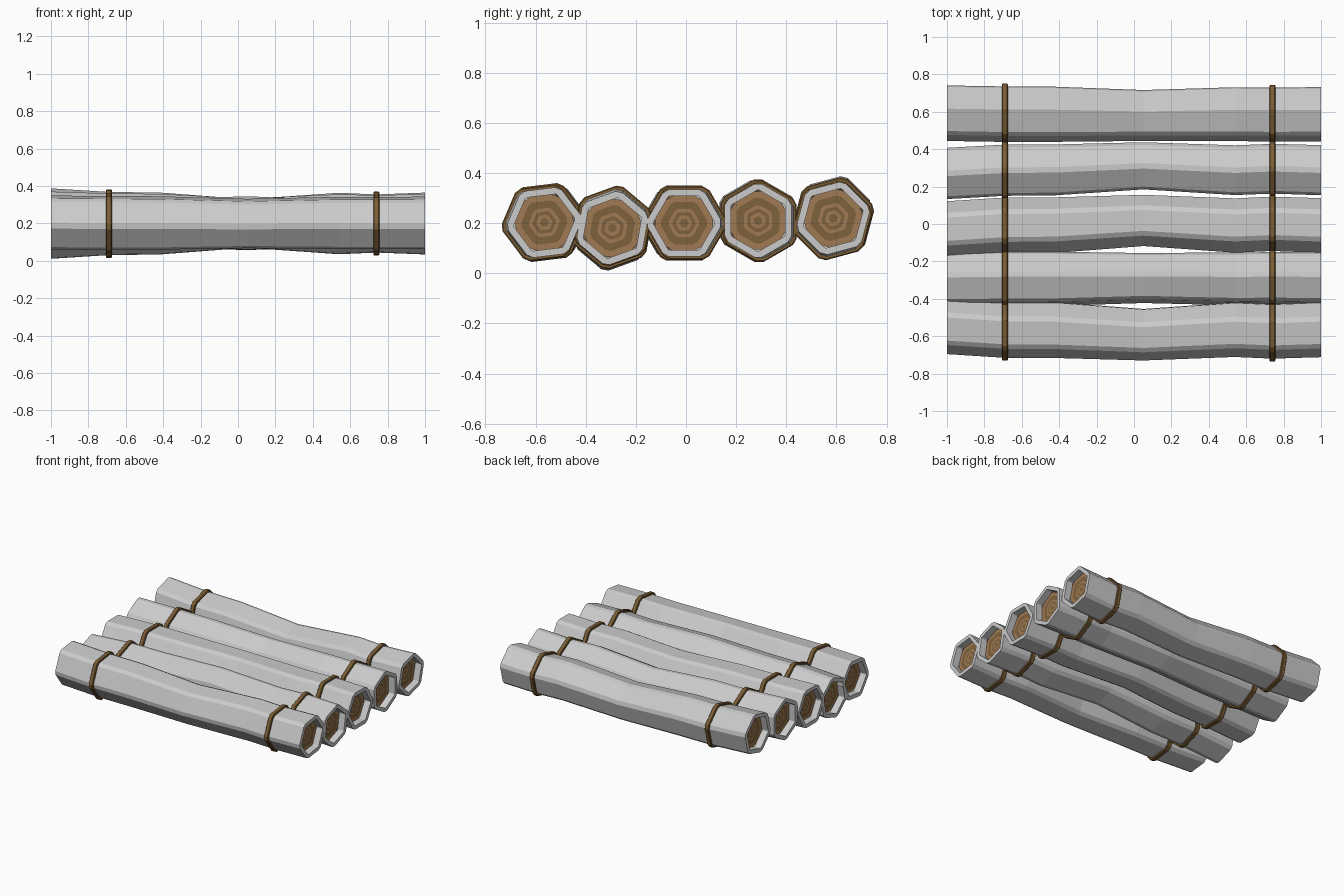
import bpy
from math import radians, sin, cos, tan

if "Cube" in bpy.data.objects:
    bpy.data.objects.remove(bpy.data.objects["Cube"])

# Log stations: (x, sideways bend, apothem of the hexagon)
STATIONS = [(-1.0, -0.040, 0.137), (-0.69, -0.020, 0.137), (-0.42, -0.018, 0.136),
            (0.05, 0.007, 0.126), (0.54, -0.020, 0.133), (0.74, -0.011, 0.133),
            (1.0, -0.020, 0.134)]
# Logs: (y position, turn about x in degrees)
LOGS = [(-0.585, 187), (-0.290, 80), (0.012, 0), (0.305, -30), (0.582, -105)]
DEPTH = 0.05


def material(name, rgb):
    m = bpy.data.materials.new(name)
    m.diffuse_color = (*rgb, 1)
    m.use_nodes = True
    m.node_tree.nodes["Principled BSDF"].inputs["Base Color"].default_value = m.diffuse_color
    return m


light = material("light_wood", (0.35, 0.195, 0.085))
dark = material("dark_wood", (0.21, 0.12, 0.045))
rope_mat = material("rope", (0.20, 0.11, 0.035))


def hex_loop(x, shift, apothem, cut=0.0085):
    """Hexagon with trimmed corners, 12 points, in the plane at x."""
    r = apothem / cos(radians(30)) - cut
    half = cut * tan(radians(60))
    pts = []
    for k in range(6):
        a = radians(60 * k)
        for s in (-half, half):
            pts.append((x, shift + r * cos(a) - s * sin(a), r * sin(a) + s * cos(a)))
    return pts


def skin(name, loops, closed=False, cap=False, mats=(), mat_ids=None):
    """Bridge a row of 12-point loops into one flat-shaded mesh."""
    n, m = 12, len(loops)
    verts = [p for lp in loops for p in lp]
    faces, ids = [], []
    for i in range(m if closed else m - 1):
        j = (i + 1) % m
        for k in range(n):
            q = (k + 1) % n
            faces.append((i * n + k, i * n + q, j * n + q, j * n + k))
            ids.append(mat_ids[i] if mat_ids else 0)
    if cap:
        faces.append(tuple((m - 1) * n + k for k in range(n)))
        ids.append(mat_ids[-1] if mat_ids else 0)
    me = bpy.data.meshes.new(name)
    me.from_pydata(verts, [], faces)
    for mt in mats:
        me.materials.append(mt)
    me.polygons.foreach_set("material_index", ids)
    me.update()
    ob = bpy.data.objects.new(name, me)
    bpy.context.collection.objects.link(ob)
    return ob


def place(ob, y, turn):
    ob.location = (0, y, 0.2)
    ob.rotation_euler.x = radians(turn)


for i, (y, turn) in enumerate(LOGS, 1):
    # Bark shell with recessed ends
    loops = [hex_loop(*s) for s in STATIONS]
    x0, s0, a0 = STATIONS[0]
    x1, s1, a1 = STATIONS[-1]
    head = [hex_loop(x, s0, a0 * 0.8, 0.002) for x in (x0 + DEPTH, x0)]
    tail = [hex_loop(x, s1, a1 * 0.8, 0.002) for x in (x1, x1 - DEPTH)]
    place(skin(f"bark_{i}", head + loops[::1] + tail), y, turn)

    # Cut wood faces with growth rings
    for side, (x, s, a), d in (("left", STATIONS[0], 1), ("right", STATIONS[-1], -1)):
        rings = [hex_loop(x + d * DEPTH, s, a * f, 0.01 * f)
                 for f in (0.8, 0.63, 0.42, 0.32, 0.22, 0.12)]
        if d > 0:
            rings = [lp[::-1] for lp in rings]
        place(skin(f"wood_end_{side}_{i}", rings, cap=True, mats=(light, dark),
                   mat_ids=[0, 1, 0, 1, 0, 1]), y, turn)

    # Rope bands
    for side, (x, s, a) in (("left", STATIONS[1]), ("right", STATIONS[5])):
        prof = [(-0.016, -0.004), (-0.016, 0.009), (-0.012, 0.013),
                (0.012, 0.013), (0.016, 0.009), (0.016, -0.004)]
        band = [hex_loop(x + dx, s, a + da) for dx, da in prof]
        place(skin(f"rope_{side}_{i}", band, closed=True, mats=(rope_mat,)), y, turn)
